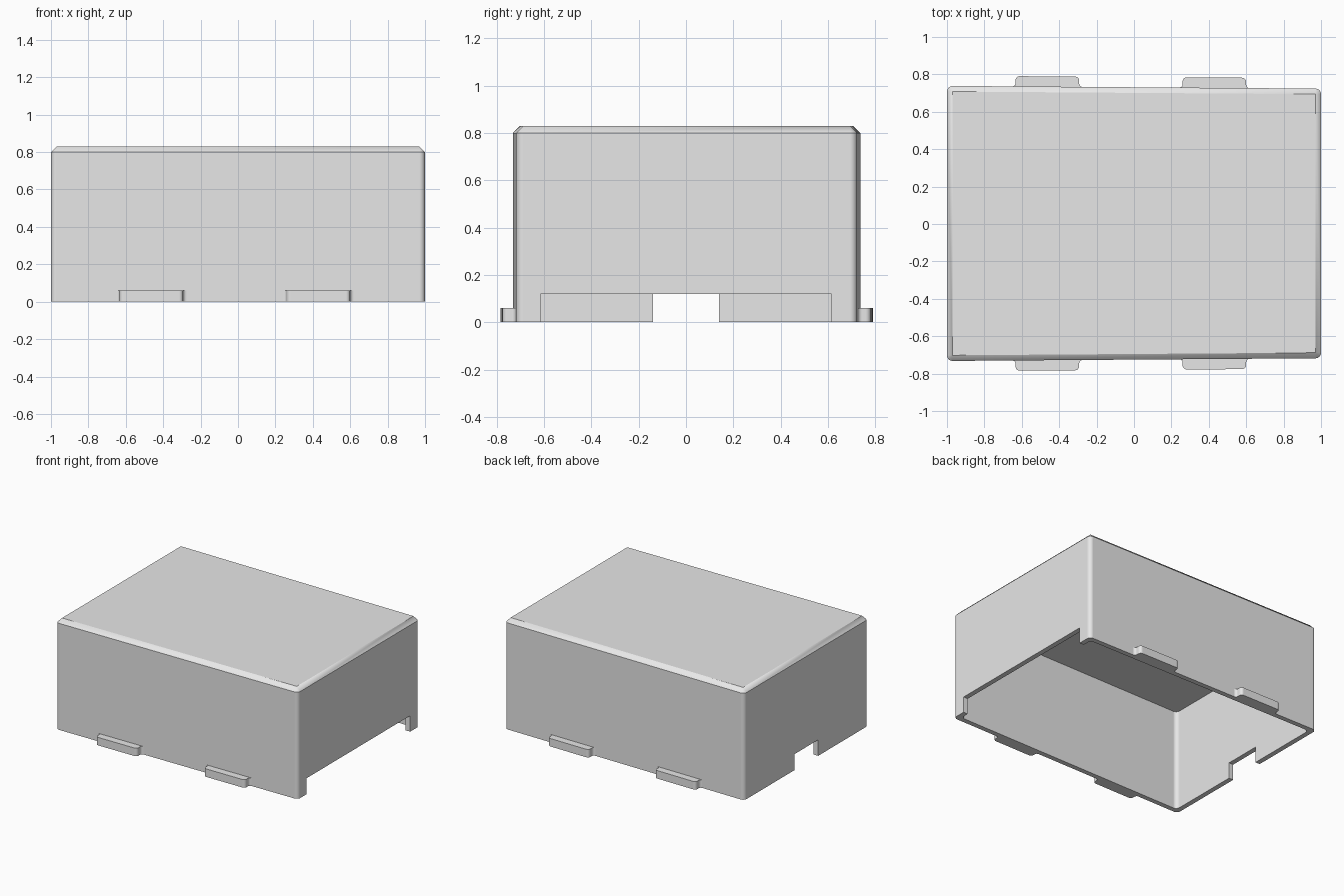
import bpy, bmesh, math

if "Cube" in bpy.data.objects:
    bpy.data.objects.remove(bpy.data.objects["Cube"])

HEIGHT, CHAMFER, WALL, CEILING = 0.83, 0.03, 0.037, 0.76
# slightly tapered footprint, counter-clockwise from front left
CORNERS = [(-1, -0.732), (1, -0.718), (1, 0.724), (-1, 0.738)]

grey = bpy.data.materials.new("light grey")
grey.diffuse_color = (0.8, 0.8, 0.8, 1)
grey.use_nodes = True
grey.node_tree.nodes["Principled BSDF"].inputs["Base Color"].default_value = grey.diffuse_color


def outline(inset, radius, steps=8):
    """Rounded footprint, moved inwards by inset."""
    pts = []
    for i, (x, y) in enumerate(CORNERS):
        sx, sy = math.copysign(1, x), math.copysign(1, y)
        cx, cy = x - sx * (inset + radius), y - sy * (inset + radius)
        for s in range(steps + 1):
            a = math.pi + math.pi / 2 * (i + s / steps)
            pts.append((cx + radius * math.cos(a), cy + radius * math.sin(a)))
    return pts


def make(name, rings):
    """Skin a stack of equal-length rings and cap both ends."""
    bm = bmesh.new()
    loops = [[bm.verts.new((x, y, z)) for x, y in pts] for pts, z in rings]
    n = len(loops[0])
    for a, b in zip(loops, loops[1:]):
        for i in range(n):
            j = (i + 1) % n
            bm.faces.new((a[i], a[j], b[j], b[i]))
    bm.faces.new(loops[0][::-1])
    bm.faces.new(loops[-1])
    bmesh.ops.remove_doubles(bm, verts=bm.verts, dist=1e-5)
    bmesh.ops.recalc_face_normals(bm, faces=bm.faces)
    mesh = bpy.data.meshes.new(name)
    bm.to_mesh(mesh)
    bm.free()
    obj = bpy.data.objects.new(name, mesh)
    bpy.context.collection.objects.link(obj)
    mesh.materials.append(grey)
    return obj


def activate(obj):
    bpy.ops.object.select_all(action='DESELECT')
    obj.select_set(True)
    bpy.context.view_layer.objects.active = obj


def smooth(obj):
    activate(obj)
    bpy.ops.object.shade_smooth_by_angle(angle=math.radians(30))
    mod = obj.modifiers.new("even normals", 'WEIGHTED_NORMAL')
    mod.keep_sharp = True


def cut(obj, cutter):
    activate(obj)
    mod = obj.modifiers.new("cut", 'BOOLEAN')
    mod.operation, mod.solver, mod.object = 'DIFFERENCE', 'EXACT', cutter
    bpy.ops.object.modifier_apply(modifier=mod.name)
    bpy.data.objects.remove(cutter)


def block(x0, x1, y, z0, z1):
    pts = [(x0, -y), (x1, -y), (x1, y), (x0, y)]
    return make("cutter", [(pts, z0), (pts, z1)])


# cover: chamfered shell, open underneath, with a notch in each end wall
cover = make("cover", [
    (outline(0, 0.03), 0),
    (outline(0, 0.03), HEIGHT - CHAMFER),
    (outline(CHAMFER, 0), HEIGHT)])
cut(cover, make("cavity", [
    (outline(WALL, 0.03), -0.1), (outline(WALL, 0.03), CEILING)]))
cut(cover, block(0.9, 1.1, 0.615, -0.1, 0.12))
cut(cover, block(-1.1, -0.9, 0.14, -0.1, 0.12))
smooth(cover)


def clip_profile(w=0.17, depth=0.055, fillet=0.018, r=0.022, steps=6):
    """Clip plan: flared root, rounded outer corners, (along, outwards)."""
    half = [(w + fillet, -0.004)]
    for s in range(steps + 1):
        a = math.pi / 2 * s / steps
        half.append((w + fillet * (1 - math.sin(a)), fillet * (1 - math.cos(a))))
    for s in range(steps + 1):
        a = math.pi / 2 * s / steps
        half.append((w - r + r * math.cos(a), depth - r + r * math.sin(a)))
    return half + [(-x, y) for x, y in reversed(half)]


# clips: two low lugs on each long wall, following the wall's taper
for side, left, right in (("front", -0.732, -0.718), ("back", 0.738, 0.724)):
    sign = math.copysign(1, left)
    for end, cx in (("left", -0.463), ("right", 0.43)):
        pts = [(cx + u, left + (right - left) * (cx + u + 1) / 2 + sign * v)
               for u, v in clip_profile()]
        smooth(make(f"{side}_{end}_clip", [(pts, 0), (pts, 0.06)]))
